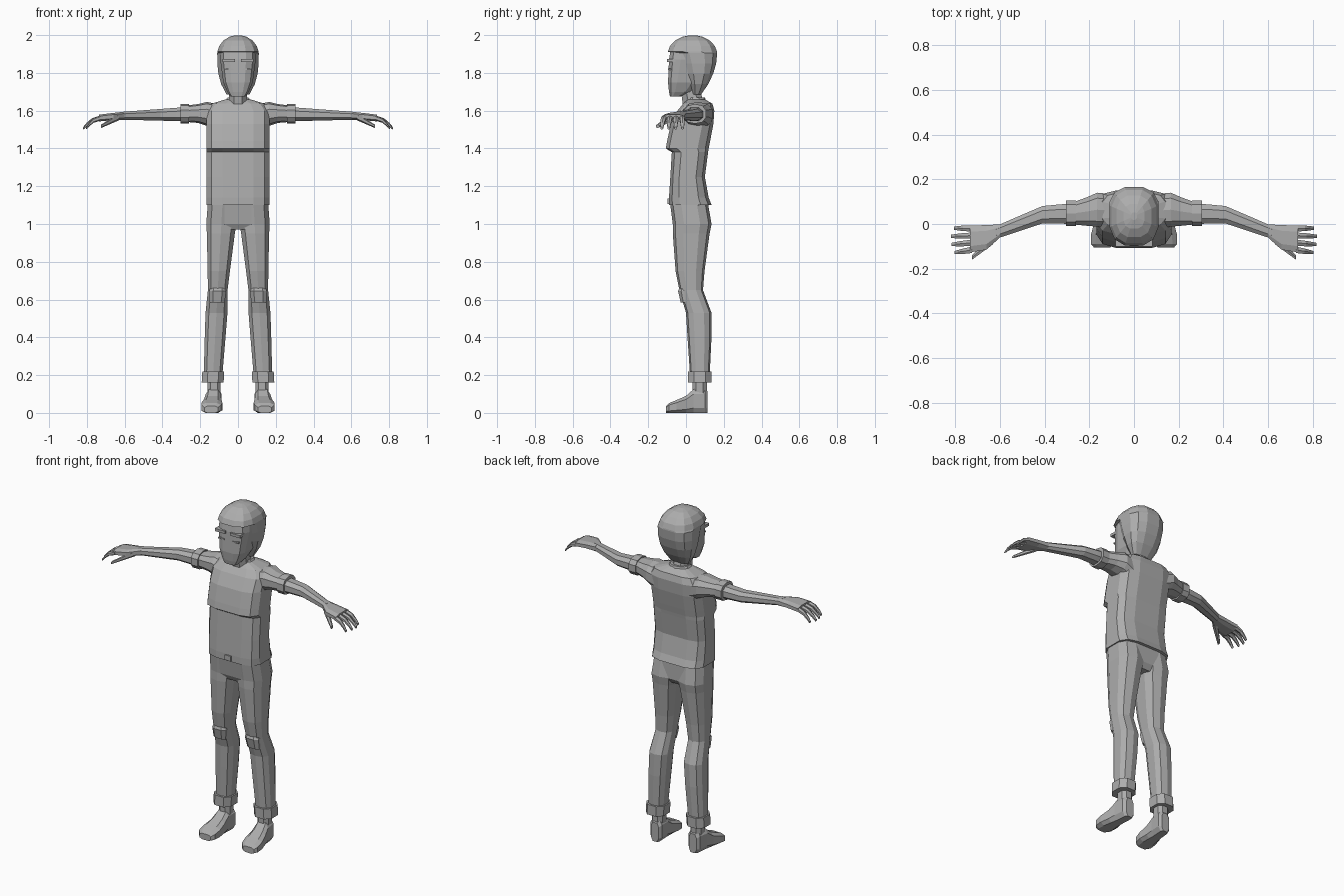
import bpy, bmesh, math

cube = bpy.data.objects.get("Cube")
if cube:
    bpy.data.objects.remove(cube, do_unlink=True)

grey = (.42, .42, .42, 1)
material = bpy.data.materials.new("plain grey")
material.use_nodes = True
material.diffuse_color = grey
material.node_tree.nodes["Principled BSDF"].inputs["Base Color"].default_value = grey

AXES = {"x": lambda t, u, v: (t, u, v),
        "y": lambda t, u, v: (u, t, v),
        "z": lambda t, u, v: (u, v, t)}


def finish(name, bm):
    bmesh.ops.recalc_face_normals(bm, faces=bm.faces)
    mesh = bpy.data.meshes.new(name)
    bm.to_mesh(mesh)
    bm.free()
    mesh.materials.append(material)
    bpy.context.collection.objects.link(bpy.data.objects.new(name, mesh))


def rounded_section(sides, power):
    """Unit polygon between a circle and a square, touching all four limits."""
    def bend(w):
        return math.copysign(abs(w) ** power, w)
    angles = [math.tau * (i + .5) / sides for i in range(sides)]
    us = [bend(math.cos(a)) for a in angles]
    vs = [bend(math.sin(a)) for a in angles]
    return [(u / max(us), v / max(vs)) for u, v in zip(us, vs)]


def loft(name, axis, rings, sides=8, power=.8, flip=1):
    """Skin over sections given as (position, centre u, centre v, radius u, radius v)."""
    bm = bmesh.new()
    section = rounded_section(sides, power)
    loops = []
    for t, cu, cv, ru, rv in rings:
        points = [AXES[axis](t, cu + u * ru, cv + v * rv) for u, v in section]
        loops.append([bm.verts.new((flip * x, y, z)) for x, y, z in points])
    for lower, upper in zip(loops, loops[1:]):
        for i in range(sides):
            j = (i + 1) % sides
            bm.faces.new((lower[i], lower[j], upper[j], upper[i]))
    bm.faces.new(loops[0])
    bm.faces.new(loops[-1])
    finish(name, bm)


def upright(name, profile, centre=lambda z: 0, **options):
    """Vertical part from (height, half width, front, back)."""
    rings = [(z, centre(z), (front + back) / 2, half, (back - front) / 2)
             for z, half, front, back in profile]
    loft(name, "z", rings, **options)


def box(name, centre, size, flip=1):
    bm = bmesh.new()
    bmesh.ops.create_cube(bm, size=1)
    for vert in bm.verts:
        for k in range(3):
            vert.co[k] = centre[k] + vert.co[k] * size[k]
        vert.co.x *= flip
    finish(name, bm)


def leg_centre(z):
    """Legs spread outwards towards the ground."""
    return .088 + .055 * (1 - z)


def arm_ring(x):
    """Forearm swings forward past the elbow while the arm thins out."""
    reach = x - .25
    return (x, .045 - .38 * max(0, x - .4), 1.582 - .025 * reach,
            .047 - .05 * reach, .039 - .05 * reach)


# Shirt: side profile with a chest shelf, even width up to the shoulders
def shirt_width(z):
    return .167 if z < 1.62 else .14 if z < 1.65 else .065


shirt_profile = [(1.1, -.09, .136), (1.14, -.09, .12), (1.25, -.083, .1),
                 (1.38, -.075, .117), (1.4, -.107, .12), (1.44, -.1, .128),
                 (1.53, -.08, .145), (1.6, -.045, .15), (1.637, -.015, .14), (1.66, .01, .1)]
upright("shirt", [(z, shirt_width(z), front, back) for z, front, back in shirt_profile],
        sides=12, power=.55)
box("belt_buckle", (0, -.09, 1.12), (.04, .015, .03))

# Neck and collar
upright("neck", [(1.62, .05, -.015, .1), (1.76, .045, -.035, .06)], power=.9)
upright("collar", [(1.64, .075, -.005, .11), (1.67, .055, .005, .1)], sides=10, power=.9)

# Face, narrowing to the chin
upright("face", [(1.675, .04, -.085, -.03), (1.7, .057, -.09, .03), (1.75, .078, -.095, .08),
                 (1.87, .094, -.09, .14), (1.93, .09, -.08, .13)], sides=12, power=.6)

# Hair: a nape that curves in below, then a dome with a fringe above
hair = []
for step in (1, .75, .5, .25, 0):
    hair.append((1.905 - .22 * step, .11 - .05 * step ** 3,
                 -.05 + .085 * step, .165 - .085 * step ** 2))
for degrees in (7, 25, 45, 65, 83):
    rise, spread = math.sin(math.radians(degrees)), math.cos(math.radians(degrees))
    hair.append((1.9 + .1 * rise, .11 * spread, .035 - .132 * spread, .035 + .13 * spread))
upright("hair", hair, sides=12, power=.75)

# Hips between the two legs
upright("hips", [(.97, .13, -.05, .1), (1, .155, -.066, .12), (1.12, .16, -.083, .118)],
        sides=12, power=.6)

for side, flip in (("left", 1), ("right", -1)):
    # Face details
    box(side + "_eyebrow", (.05, -.075, 1.865), (.066, .05, .016), flip)
    box(side + "_eye", (.045, -.078, 1.82), (.04, .034, .008), flip)

    # Sleeve, cuff and bare arm
    loft(side + "_sleeve", "x", [(.11, .06, 1.563, .075, .073), (.165, .064, 1.583, .076, .063),
                                 (.21, .056, 1.585, .064, .05), (.27, .048, 1.584, .05, .044)],
         sides=10, flip=flip)
    loft(side + "_sleeve_cuff", "x", [(x, .048, 1.583, .057, .052) for x in (.26, .305)],
         sides=10, flip=flip)
    loft(side + "_arm", "x", [arm_ring(x) for x in (.25, .33, .41, .5, .62)],
         power=.85, flip=flip)

    # Hand with four bent fingers and a thumb
    loft(side + "_palm", "x", [arm_ring(.6), (.66, -.06, 1.569, .055, .019),
                               (.735, -.067, 1.561, .06, .018)], power=.7, flip=flip)
    for i, finger in enumerate(("little", "ring", "middle", "index")):
        y, length = -.02 - .032 * i, .1 - .014 * abs(i - 1.4)
        rings = []
        for bend in (0, .5, .8, 1):
            radius = .014 - .007 * bend ** 2
            rings.append((.725 + length * bend, y + .14 * bend * (y + .03),
                          1.562 - .055 * bend ** 2, radius, radius))
        loft(f"{side}_{finger}_finger", "x", rings, sides=6, power=.9, flip=flip)
    loft(side + "_thumb", "x", [(.63 + .095 * bend, -.07 - .08 * bend, 1.567 - .05 * bend,
                                 .02 - .01 * bend, .018 - .009 * bend) for bend in (0, .5, 1)],
         sides=6, power=.9, flip=flip)

    # Trouser leg with a bent knee, knee patch and turned-up cuff
    leg = {"centre": leg_centre, "flip": flip}
    upright(side + "_trouser_leg", [
        (1.1, .078, -.083, .118), (1, .08, -.07, .135), (.95, .074, -.07, .125),
        (.75, .059, -.055, .098), (.65, .052, -.035, .09), (.53, .058, 0, .135),
        (.4, .055, .008, .135), (.19, .049, .022, .125)], sides=10, power=.75, **leg)
    upright(side + "_knee_patch", [(.585, .04, -.028, .03), (.645, .045, -.042, .03),
                                   (.66, .04, -.036, .03)], power=.7, **leg)
    upright(side + "_trouser_cuff", [(z, .058, .011, .135) for z in (.16, .22)], **leg)

    # Ankle and shoe, toes turned slightly outwards
    upright(side + "_ankle", [(z, .035, .035, .11) for z in (.08, .18)],
            centre=lambda z: .127, flip=flip)
    shoe = [(.115, .025, .112), (.1, .038, .128), (.04, .04, .125), (0, .046, .09),
            (-.05, .055, .068), (-.09, .052, .052), (-.106, .036, .036)]
    loft(side + "_shoe", "y", [(y, .134 - .08 * y, top / 2, half, top / 2)
                               for y, half, top in shoe], power=.6, flip=flip)
